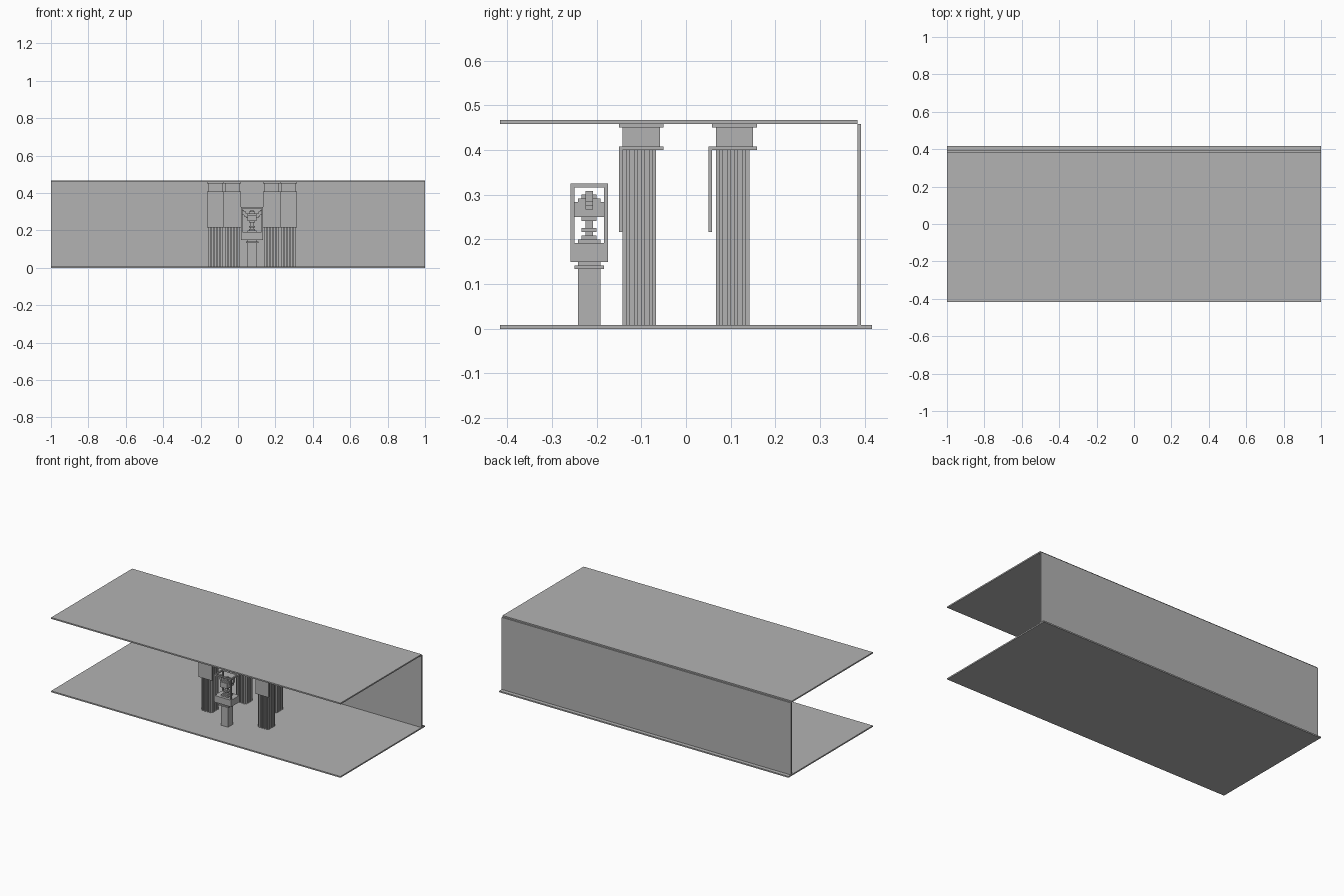
import bpy, bmesh

if "Cube" in bpy.data.objects:
    bpy.data.objects.remove(bpy.data.objects["Cube"], do_unlink=True)

U = 1 / 120          # size of one building block
CX, CY = 9, -26      # centre of the display stand, in blocks

grey = bpy.data.materials.new("plain_grey")
grey.use_nodes = True
grey.diffuse_color = (0.448, 0.448, 0.448, 1)
grey.node_tree.nodes["Principled BSDF"].inputs["Base Color"].default_value = (0.448, 0.448, 0.448, 1)


def blocks(name, boxes):
    """One object from boxes given as (x0, x1, y0, y1, z0, z1) in blocks."""
    bm = bmesh.new()
    for x0, x1, y0, y1, z0, z1 in boxes:
        made = bmesh.ops.create_cube(bm, size=1)["verts"]
        for v in made:
            v.co.x = (x1 if v.co.x > 0 else x0) * U
            v.co.y = (y1 if v.co.y > 0 else y0) * U
            v.co.z = (z1 if v.co.z > 0 else z0) * U
    mesh = bpy.data.meshes.new(name)
    bm.to_mesh(mesh)
    bm.free()
    mesh.materials.append(grey)
    obj = bpy.data.objects.new(name, mesh)
    bpy.context.collection.objects.link(obj)
    return obj


def centred(hx, hy, z0, z1):
    """Box centred on the display stand."""
    return (CX - hx, CX + hx, CY - hy, CY + hy, z0, z1)


# Hall shell
blocks("floor", [(-120, 120, -50, 50, 0, 1)])
blocks("roof", [(-120, 120, -50, 46, 55, 56)])
blocks("back_wall", [(-120, 120, 46, 47, 1, 55)])


def column(label, x, y, banner_y):
    # Fluted shaft: square core with ribs on all four sides
    shaft = [(x + 1, x + 8, y + 1, y + 8, 1, 48)]
    for i in (1, 3, 5, 7):
        shaft.append((x + i, x + i + 1, y, y + 1, 1, 48))
        shaft.append((x + i, x + i + 1, y + 8, y + 9, 1, 48))
        shaft.append((x, x + 1, y + i, y + i + 1, 1, 48))
        shaft.append((x + 8, x + 9, y + i, y + i + 1, 1, 48))
    blocks(label + "_column_shaft", shaft)
    # Stepped capital
    blocks(label + "_column_capital", [
        (x - 1, x + 10, y - 1, y + 11, 48, 49),
        (x, x + 9, y, y + 10, 49, 54),
        (x - 1, x + 10, y - 1, y + 11, 54, 55)])
    # Hanging banner
    blocks(label + "_banner", [(x - 1, x + 10, banner_y, banner_y + 1, 26, 49)])


column("front_right", -19, -17, -18)
column("front_left", 28, -17, -18)
column("back_right", -8, 8, 6)
column("back_left", 17, 8, 6)

# Display stand
blocks("stand_post", [centred(3, 3, 1, 18)])
blocks("stand_collar", [centred(4, 4, 16, 17)])
blocks("stand_box", [centred(7, 5, 18, 23)])

# Open case made of edge bars
bars = []
for sx in (-7, 6):
    for sy in (-5, 4):
        bars.append((CX + sx, CX + sx + 1, CY + sy, CY + sy + 1, 23, 38))
    bars.append((CX + sx, CX + sx + 1, CY - 5, CY + 5, 38, 39))
for sy in (-5, 4):
    bars.append((CX - 6, CX + 6, CY + sy, CY + sy + 1, 38, 39))
blocks("case_frame", bars)

# Stepped goblet: foot, stem and bowl
blocks("goblet_foot", [centred(3, 3, 23, 24), centred(2, 2, 24, 25)])
blocks("goblet_stem", [centred(1, 1, 25, 30), centred(2, 2, 26, 27)])
blocks("goblet_bowl", [
    centred(2, 2, 29, 36), centred(3, 3, 30, 35),
    centred(3, 4, 30, 34), centred(1, 1, 36, 37)])

# Spreading side wings, mirrored
wings = []
for s in (-1, 1):
    for step in range(4):
        a, b = sorted((CX + s * (2 + step), CX + s * (3 + step)))
        wings.append((a, b, CY - 1, CY + 1, 31 + step, 34 + step))
blocks("goblet_wings", wings)
